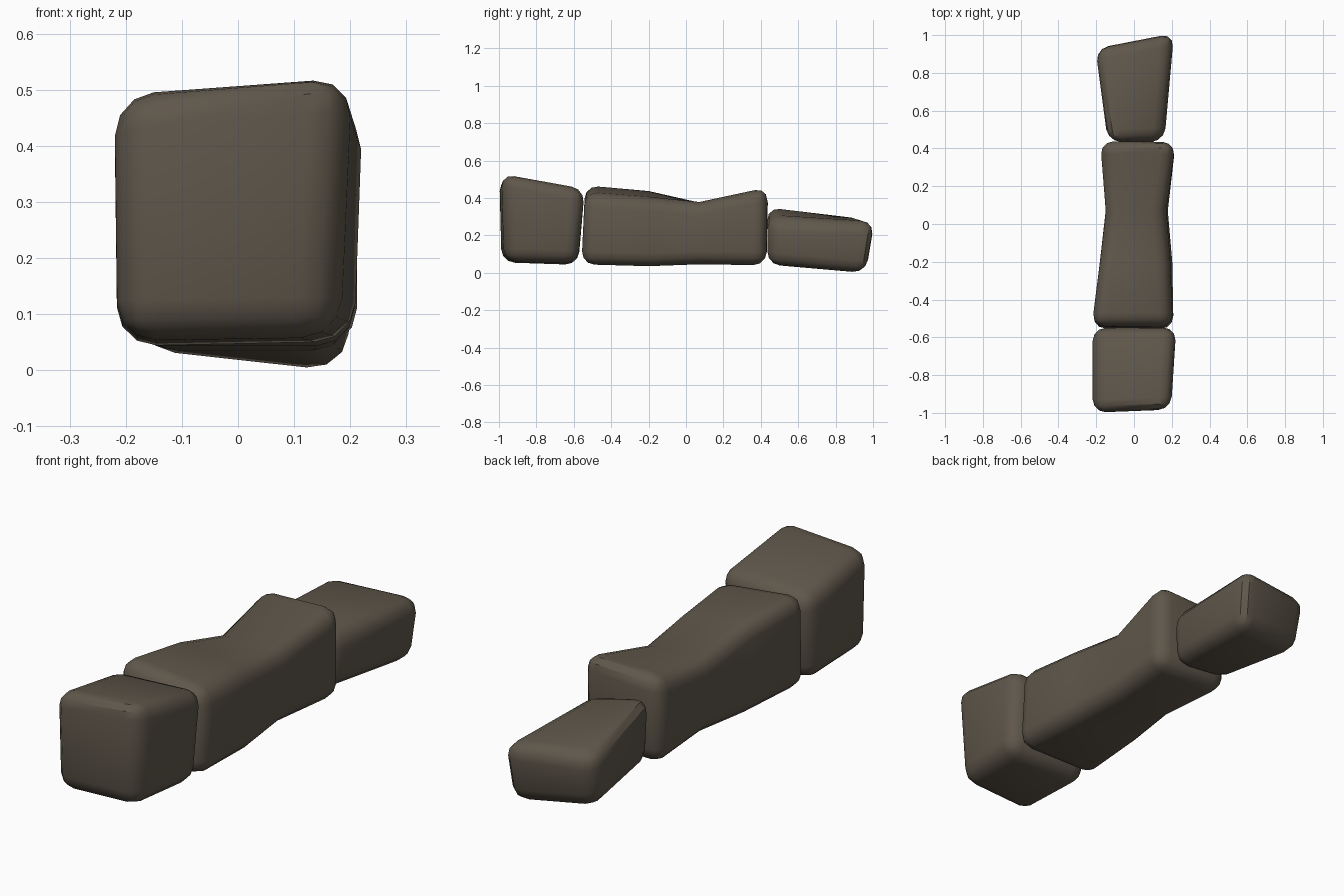
import bpy, bmesh

if "Cube" in bpy.data.objects:
    bpy.data.objects.remove(bpy.data.objects["Cube"])


def stone(name, rings, width=0.07):
    """Loft four-cornered rings along y, then round off the edges."""
    bm = bmesh.new()
    loops = [[bm.verts.new(p) for p in ring] for ring in rings]
    for a, b in zip(loops, loops[1:]):
        for i in range(4):
            j = (i + 1) % 4
            bm.faces.new((a[i], a[j], b[j], b[i]))
    bm.faces.new(loops[0][::-1])
    bm.faces.new(loops[-1])
    bmesh.ops.recalc_face_normals(bm, faces=bm.faces)
    # round the long corner edges and the end rims only
    mid = [set(l) for l in loops[1:-1]]
    edges = [e for e in bm.edges if not any(set(e.verts) <= m for m in mid)]
    bmesh.ops.bevel(bm, geom=edges, offset=width, offset_type='OFFSET',
                    segments=3, profile=0.5, affect='EDGES', clamp_overlap=True)
    me = bpy.data.meshes.new(name)
    bm.to_mesh(me)
    bm.free()
    ob = bpy.data.objects.new(name, me)
    bpy.context.collection.objects.link(ob)
    mat = bpy.data.materials.get("stone") or bpy.data.materials.new("stone")
    mat.diffuse_color = (0.115, 0.095, 0.07, 1)
    mat.use_nodes = True
    mat.node_tree.nodes["Principled BSDF"].inputs["Base Color"].default_value = mat.diffuse_color
    me.materials.append(mat)
    bpy.context.view_layer.objects.active = ob
    ob.select_set(True)
    bpy.ops.object.shade_smooth_by_angle(angle=0.6)
    ob.select_set(False)


# ring order: bottom left, bottom right, top right, top left
# tall front stone
stone("front_stone", [
    [(-0.215, -0.99, 0.055), (0.175, -0.97, 0.06), (0.20, -0.985, 0.535), (-0.22, -1.00, 0.50)],
    [(-0.215, -0.575, 0.04), (0.215, -0.58, 0.05), (0.225, -0.54, 0.45), (-0.22, -0.545, 0.43)],
])

# long waisted middle stone
stone("middle_stone", [
    [(-0.22, -0.555, 0.045), (0.21, -0.56, 0.045), (0.205, -0.54, 0.425), (-0.225, -0.54, 0.475)],
    [(-0.18, -0.20, 0.035), (0.205, -0.20, 0.035), (0.19, -0.20, 0.40), (-0.18, -0.20, 0.445)],
    [(-0.15, 0.07, 0.045), (0.18, 0.07, 0.045), (0.17, 0.07, 0.38), (-0.15, 0.07, 0.38)],
    [(-0.175, 0.43, 0.04), (0.22, 0.43, 0.04), (0.22, 0.435, 0.46), (-0.18, 0.44, 0.44)],
])

# low back stone, flaring towards its skewed end
stone("back_stone", [
    [(-0.13, 0.44, 0.06), (0.15, 0.43, 0.04), (0.165, 0.44, 0.29), (-0.14, 0.43, 0.37)],
    [(-0.19, 0.90, 0.035), (0.20, 0.975, -0.01), (0.215, 1.02, 0.275), (-0.21, 0.94, 0.285)],
])
